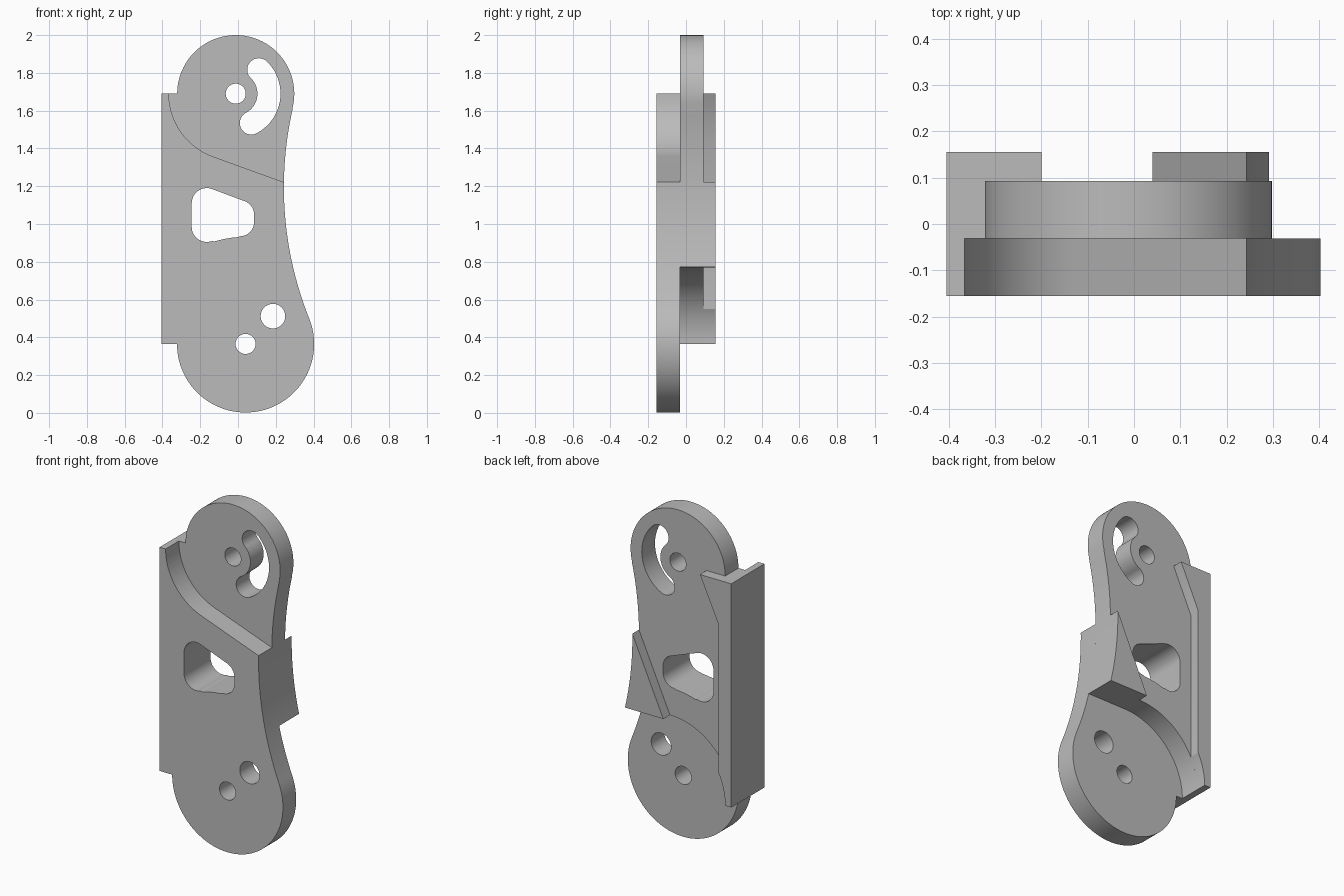
import bpy, bmesh
from math import sin, cos, radians, pi

cube = bpy.data.objects.get("Cube")
if cube:
    bpy.data.objects.remove(cube, do_unlink=True)

grey = bpy.data.materials.new("plain grey")
grey.use_nodes = True
grey.diffuse_color = (0.5, 0.5, 0.5, 1)
grey.node_tree.nodes["Principled BSDF"].inputs["Base Color"].default_value = (0.5, 0.5, 0.5, 1)

# Main construction centres in the x-z plane
UPPER = (-0.012, 1.69)
LOWER = (0.04, 0.365)
WAIST = (2.113, 1.195)
WAIST_R = 1.87
LEFT, TOP, BOTTOM = -0.405, 1.69, 0.365


def arc(centre, r, a, b):
    """Points on an arc from angle a to angle b, in degrees."""
    n = max(3, int(abs(b - a) * max(r, 0.2) / 1.2) + 4)
    return [(centre[0] + r * cos(radians(a + (b - a) * i / n)),
             centre[1] + r * sin(radians(a + (b - a) * i / n))) for i in range(n + 1)]


def circle(centre, r):
    return arc(centre, r, 0, 360)[:-1]


def plate(name, loops, y_front, y_back):
    """Extrude an outline with holes between two depths."""
    curve = bpy.data.curves.new(name, 'CURVE')
    curve.dimensions = '2D'
    curve.fill_mode = 'BOTH'
    curve.extrude = (y_back - y_front) / 2
    for loop in loops:
        spline = curve.splines.new('POLY')
        spline.points.add(len(loop) - 1)
        for point, (x, z) in zip(spline.points, loop):
            point.co = (x, z, 0, 1)
        spline.use_cyclic_u = True
    obj = bpy.data.objects.new(name, curve)
    bpy.context.collection.objects.link(obj)
    obj.rotation_euler.x = pi / 2
    obj.location.y = (y_front + y_back) / 2
    bpy.ops.object.select_all(action='DESELECT')
    obj.select_set(True)
    bpy.context.view_layer.objects.active = obj
    bpy.ops.object.convert(target='MESH')
    obj = bpy.context.object
    bm = bmesh.new()
    bm.from_mesh(obj.data)
    bmesh.ops.remove_doubles(bm, verts=bm.verts, dist=0.0001)
    bmesh.ops.recalc_face_normals(bm, faces=bm.faces)
    bm.to_mesh(obj.data)
    bm.free()
    obj.data.materials.clear()
    obj.data.materials.append(grey)
    bpy.ops.object.shade_smooth_by_angle(angle=radians(25))


# Rounded window through the front and middle layers
window = (arc((-0.165, 1.11), 0.08, 180, 70) + arc((0.01, 1.05), 0.075, 70, 0)
          + arc((0.01, 1.01), 0.075, 0, -87) + arc(LOWER, 0.567, 94, 107)
          + arc((-0.165, 0.985), 0.08, 290, 180))

# Curved slot around the upper pivot
def on_slot(angle):
    return (UPPER[0] + 0.176 * cos(radians(angle)), UPPER[1] + 0.176 * sin(radians(angle)))

slot = (arc(UPPER, 0.237, -62, 46) + arc(on_slot(46), 0.061, 46, 226)[1:-1]
        + arc(UPPER, 0.115, 46, -62) + arc(on_slot(-62), 0.061, 118, 298)[1:-1])

# Front layer: lower lobe, recessed around the upper lobe
front = (arc(UPPER, 0.354, 180, 250) + arc(WAIST, WAIST_R, 179.2, 201.8)
         + arc(LOWER, 0.363, 21.8, -180)[1:] + [(LEFT, BOTTOM), (LEFT, TOP)])
plate("front_plate", [front, window, circle(LOWER, 0.053), circle((0.185, 0.512), 0.065)],
      -0.155, -0.031)

# Middle layer: upper lobe, recessed around the lower lobe
middle = (arc(UPPER, 0.31, -13.1, 180) + [(LEFT, TOP), (LEFT, BOTTOM)]
          + arc(LOWER, 0.405, 180, 90) + arc(WAIST, WAIST_R, 193.1, 166.9)[:-1])
plate("middle_plate", [middle, window, slot, circle(UPPER, 0.053)], -0.031, 0.093)

# Back layer: side rail and triangular rib
rail = ([(-0.2, TOP), (LEFT, TOP), (LEFT, BOTTOM)] + arc(LOWER, 0.405, 180, 152.7)
        + [(-0.32, 1.43)])
plate("back_side_rail", [rail], 0.093, 0.155)
rib = [(0.04, 0.77)] + arc(WAIST, WAIST_R, 193.1, 179.2)
plate("back_triangular_rib", [rib], 0.093, 0.155)
